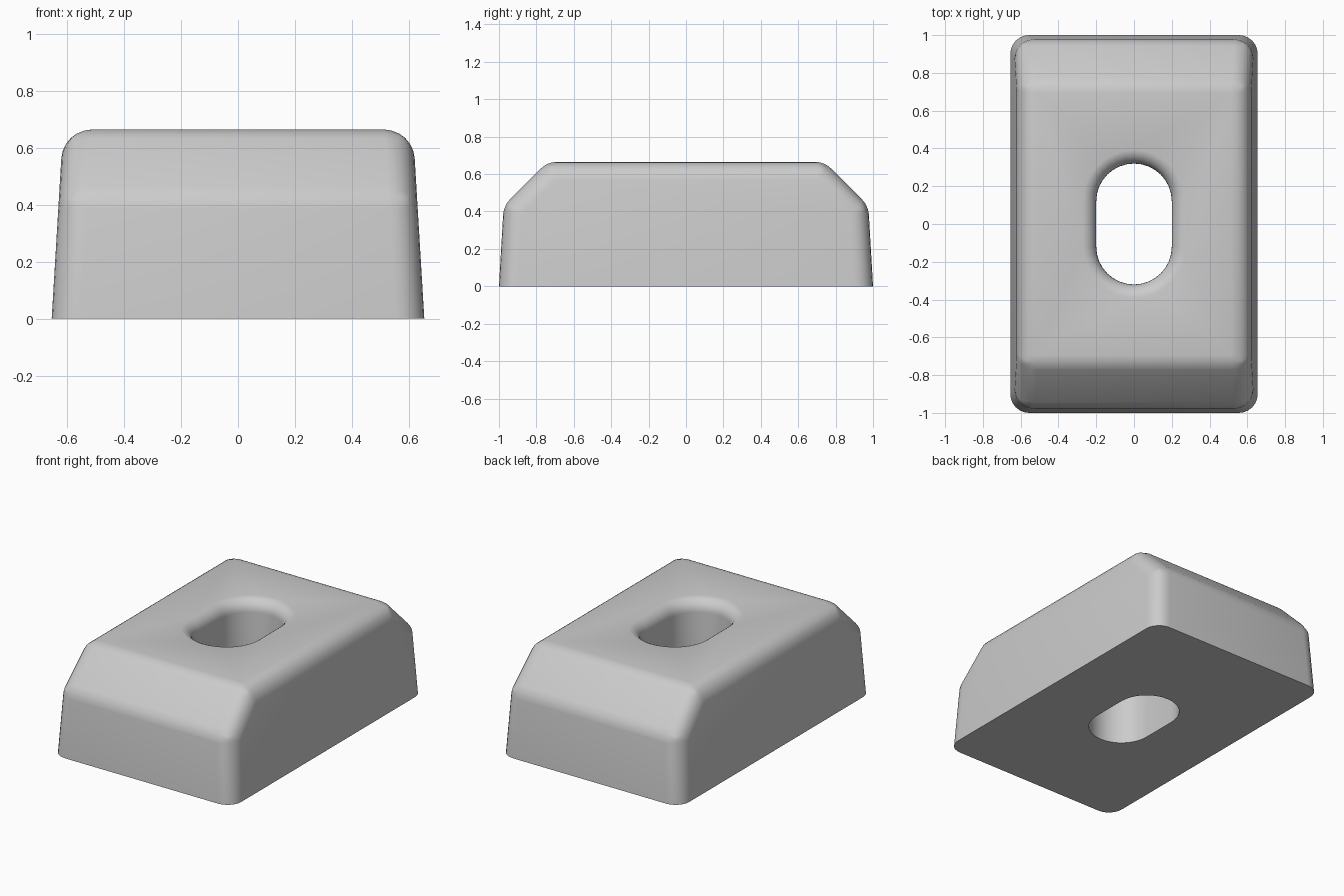
import bpy, bmesh, math

if "Cube" in bpy.data.objects:
    bpy.data.objects.remove(bpy.data.objects["Cube"])

TOP = 0.665

grey = bpy.data.materials.new("plain grey")
grey.use_nodes = True
grey.diffuse_color = (0.6, 0.6, 0.6, 1)
grey.node_tree.nodes["Principled BSDF"].inputs["Base Color"].default_value = (0.6, 0.6, 0.6, 1)


def finish(name, bm):
    bmesh.ops.recalc_face_normals(bm, faces=bm.faces)
    mesh = bpy.data.meshes.new(name)
    bm.to_mesh(mesh)
    bm.free()
    mesh.materials.append(grey)
    obj = bpy.data.objects.new(name, mesh)
    bpy.context.collection.objects.link(obj)
    return obj


def apply_modifier(obj, name):
    bpy.ops.object.select_all(action='DESELECT')
    obj.select_set(True)
    bpy.context.view_layer.objects.active = obj
    bpy.ops.object.modifier_apply(modifier=name)


# Block: chamfered side profile spanning the width, with drafted sides
profile = [(-1, 0), (-0.975, 0.43), (-0.74, TOP), (0.74, TOP), (0.975, 0.43), (1, 0)]
bm = bmesh.new()
ends = []
for side in (-1, 1):
    ends.append([bm.verts.new((side * (0.655 - 0.06 * z), y, z)) for y, z in profile])
for end in ends:
    bm.faces.new(end)
for i in range(len(profile)):
    j = (i + 1) % len(profile)
    bm.faces.new((ends[0][i], ends[0][j], ends[1][j], ends[1][i]))

# Round every edge except the base; shallow breaks get a smaller width
weight = bm.edges.layers.float.new("bevel_weight_edge")
for e in bm.edges:
    a, b = e.verts
    if max(a.co.z, b.co.z) > 0.01:
        across = abs(a.co.x - b.co.x) > 1
        e[weight] = 0.45 if across else 1.0
block = finish("slotted_block", bm)
bevel = block.modifiers.new("rounding", 'BEVEL')
bevel.limit_method = 'WEIGHT'
bevel.width = 0.1
bevel.segments = 6
apply_modifier(block, "rounding")


# Slot cutter: stacked oval rings that flare out at the rim
def slot_ring(bm, grow, z, steps=16):
    ring = []
    for half, shift in ((0, 0.12), (math.pi, -0.12)):
        for i in range(steps + 1):
            a = half + math.pi * i / steps
            r = 0.2 + grow
            ring.append(bm.verts.new((r * math.cos(a), shift + r * math.sin(a), z)))
    return ring


FILLET = 0.08
levels = [(0, -0.1)]
for i in range(8):
    a = math.radians(12 * i)
    levels.append((FILLET * (1 - math.cos(a)), TOP - FILLET + FILLET * math.sin(a) + 0.0005))
levels.append((levels[-1][0], TOP + 0.1))
bm = bmesh.new()
rings = [slot_ring(bm, grow, z) for grow, z in levels]
for low, high in zip(rings, rings[1:]):
    for i in range(len(low)):
        j = (i + 1) % len(low)
        bm.faces.new((low[i], low[j], high[j], high[i]))
bm.faces.new(rings[0])
bm.faces.new(rings[-1])
cutter = finish("slot_cutter", bm)
cutter.hide_render = True

cut = block.modifiers.new("slot", 'BOOLEAN')
cut.operation = 'DIFFERENCE'
cut.solver = 'EXACT'
cut.object = cutter
apply_modifier(block, "slot")
bpy.data.objects.remove(cutter)

bpy.ops.object.shade_smooth_by_angle(angle=math.radians(35))
